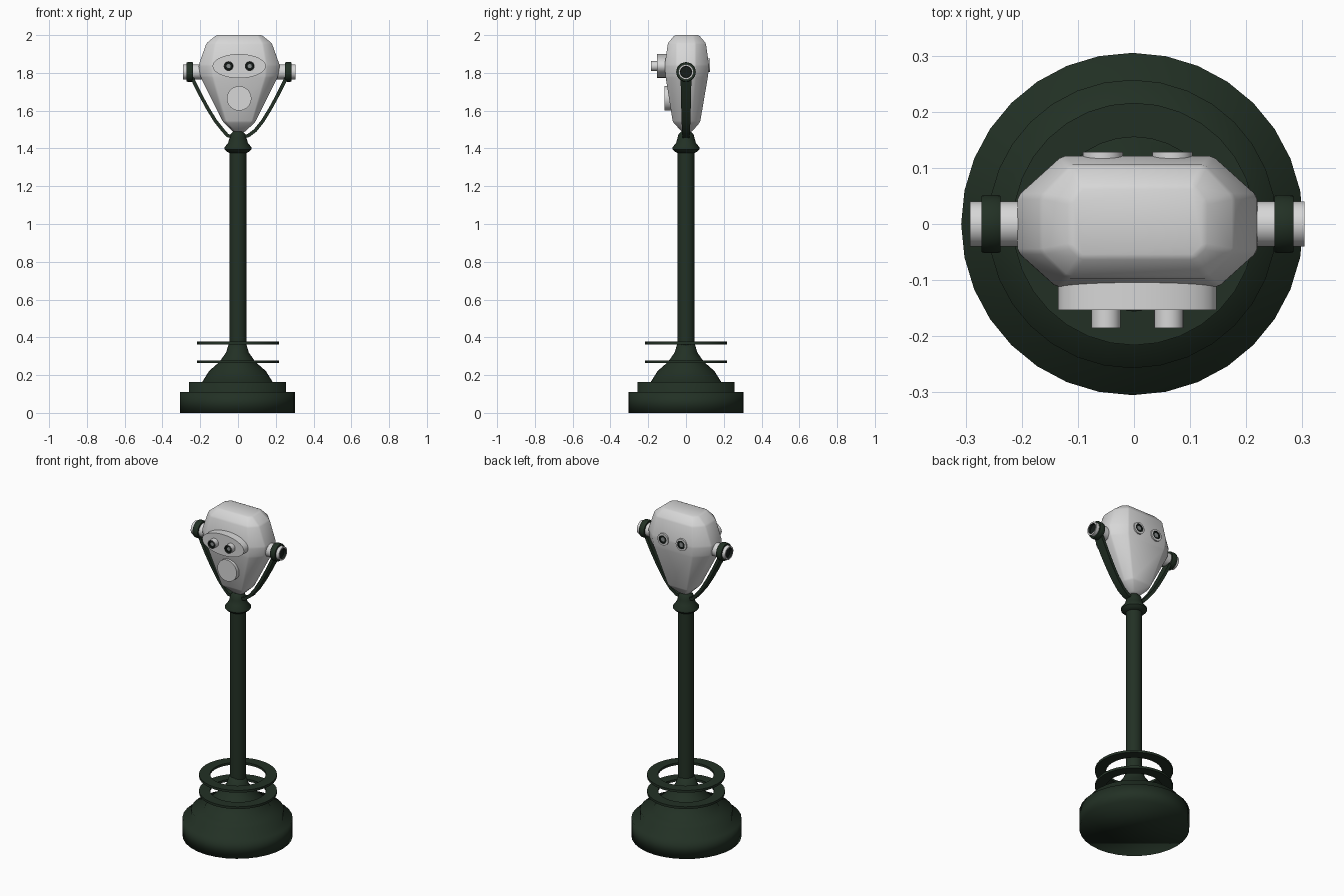
import bpy, bmesh, math
from mathutils import Matrix, Vector

if "Cube" in bpy.data.objects:
    bpy.data.objects.remove(bpy.data.objects["Cube"])


def material(name, rgb):
    m = bpy.data.materials.new(name)
    m.diffuse_color = (*rgb, 1)
    m.use_nodes = True
    m.node_tree.nodes["Principled BSDF"].inputs["Base Color"].default_value = m.diffuse_color
    return m


GREEN = material("dark green paint", (0.016, 0.030, 0.018))
GREY = material("light grey metal", (0.68, 0.68, 0.68))
BLACK = material("dark recess", (0.008, 0.012, 0.010))
LENS = material("lens grey", (0.25, 0.27, 0.27))


def finish(name, bm, mats, angle):
    bmesh.ops.remove_doubles(bm, verts=bm.verts, dist=1e-5)
    bmesh.ops.recalc_face_normals(bm, faces=bm.faces)
    me = bpy.data.meshes.new(name)
    bm.to_mesh(me)
    bm.free()
    for m in mats:
        me.materials.append(m)
    for p in me.polygons:
        p.use_smooth = True
    if angle < 180:
        me.set_sharp_from_angle(angle=math.radians(angle))
    ob = bpy.data.objects.new(name, me)
    bpy.context.collection.objects.link(ob)
    return ob


def loft(bm, rings, wrap=False):
    """Skin a list of equal-length vertex rings, capped unless wrapped."""
    rows = [[bm.verts.new(c) for c in r] for r in rings]
    n = len(rows[0])
    out = []
    for i in range(len(rows) if wrap else len(rows) - 1):
        a, b = rows[i], rows[(i + 1) % len(rows)]
        out.append([bm.faces.new((a[j], a[(j + 1) % n], b[(j + 1) % n], b[j])) for j in range(n)])
    if not wrap:
        bm.faces.new(rows[0][::-1])
        bm.faces.new(rows[-1])
    return out


def lathe(name, prof, mats, loc=(0, 0, 0), rot=None, scale=(1, 1, 1), seg=32,
          angle=40, bands=(), wrap=False):
    """Spin (radius, height) points; bands gives a material index per segment."""
    bm = bmesh.new()
    rings = [[Vector((r * math.cos(2 * math.pi * k / seg), r * math.sin(2 * math.pi * k / seg), h))
              for k in range(seg)] for r, h in prof]
    rows = loft(bm, rings, wrap)
    for row, idx in zip(rows, bands):
        for f in row:
            f.material_index = idx
    if bands:
        bm.faces.ensure_lookup_table()
        bm.faces[-1].material_index = bands[-1]
    m = Matrix.Translation(loc) @ (rot or Matrix()) @ Matrix.Diagonal((*scale, 1))
    bmesh.ops.transform(bm, matrix=m, verts=bm.verts)
    return finish(name, bm, mats, angle)


FRONT = Matrix.Rotation(math.pi / 2, 4, 'X')
BACK = Matrix.Rotation(-math.pi / 2, 4, 'X')
CX = 0.006   # the head sits a hair right of centre

# Stepped base and flared foot
lathe("base", [(0.305, 0), (0.305, 0.11), (0.257, 0.11), (0.257, 0.163), (0.187, 0.163),
               (0.15, 0.222), (0.095, 0.27), (0.06, 0.32), (0.045, 0.37)],
      [GREEN], (-0.003, 0, 0), angle=180)

# Two flat rings around the foot
for tag, z in (("lower", 0.27), ("upper", 0.37)):
    lathe(tag + "_ring", [(0.155, z - .007), (0.216, z - .007), (0.216, z + .007), (0.155, z + .007)],
          [GREEN], wrap=True)

# Pole and collar
lathe("pole", [(0.045, 0.36), (0.045, 1.39)], [GREEN], seg=24)
lathe("collar", [(0.045, 1.375), (0.062, 1.385), (0.072, 1.395), (0.072, 1.405), (0.052, 1.43),
                 (0.045, 1.455), (0.04, 1.475), (0.025, 1.49)], [GREEN], seg=24)

# Head: eight-sided sections
# z, half width, side half depth, front y, front half width, back y, back half width
SECTIONS = [(1.487, 0.03, 0.015, -0.02, 0.02, 0.03, 0.02),
            (1.54, 0.085, 0.025, -0.07, 0.07, 0.075, 0.065),
            (1.78, 0.205, 0.05, -0.108, 0.14, 0.116, 0.13),
            (1.84, 0.215, 0.05, -0.113, 0.145, 0.122, 0.135),
            (1.957, 0.173, 0.05, -0.096, 0.125, 0.105, 0.12),
            (2.0, 0.12, 0.04, -0.06, 0.10, 0.068, 0.10)]
bm = bmesh.new()
loft(bm, [[(CX + x, y, z) for x, y in ((fw, f), (w, -s), (w, s), (bw, b),
                                       (-bw, b), (-w, s), (-w, -s), (-fw, f))]
          for z, w, s, f, fw, b, bw in SECTIONS])
bmesh.ops.recalc_face_normals(bm, faces=bm.faces)
bmesh.ops.bevel(bm, geom=bm.edges[:], offset=0.006, segments=1, affect='EDGES')
finish("head", bm, [GREY], 50)

# Oval eyepiece plate and round coin plate
lathe("eyepiece_plate", [(1, 0), (1, 0.063)], [GREY], (CX, -0.09, 1.836), FRONT, (0.141, 0.064, 1))
lathe("coin_plate", [(0.065, 0), (0.065, 0.045)], [GREY], (CX, -0.07, 1.665), FRONT)

# Eyepieces in front, lenses behind
for tag, sx in (("left", -1), ("right", 1)):
    x = CX + sx * 0.056
    lathe(tag + "_eyepiece", [(0.026, 0), (0.026, 0.045), (0.023, 0.045), (0.021, 0.036),
                              (0.011, 0.036), (0.011, 0.038), (0.001, 0.038)],
          [GREY, BLACK, LENS], (x, -0.14, 1.836), FRONT, seg=24, bands=(0, 0, 1, 1, 2, 2))
    x = CX + sx * 0.062
    lathe(tag + "_back_lens", [(0.036, 0), (0.036, 0.028), (0.025, 0.028), (0.024, 0.024),
                               (0.013, 0.024), (0.013, 0.026), (0.001, 0.026)],
          [GREY, BLACK, LENS], (x, 0.1, 1.84), BACK, seg=24, bands=(0, 0, 1, 1, 2, 2))

# Side pivots and fork arms, once per side
ARM = [(0.255, 1.79, 0.028), (0.238, 1.75, 0.028), (0.203, 1.68, 0.027), (0.165, 1.61, 0.025),
       (0.125, 1.545, 0.023), (0.085, 1.495, 0.021), (0.055, 1.468, 0.019), (0.03, 1.463, 0.018)]
for tag, s in (("left", -1), ("right", 1)):
    side = Matrix.Rotation(s * math.pi / 2, 4, 'Y')
    at = (CX, 0, 1.805)
    lathe(tag + "_pivot", [(0.04, 0.18), (0.04, 0.298), (0.031, 0.298), (0.029, 0.285), (0.001, 0.285)],
          [GREY, BLACK], at, side, seg=24, bands=(0, 0, 1, 1))
    lathe(tag + "_pivot_band", [(0.05, 0.244), (0.052, 0.25), (0.052, 0.272), (0.05, 0.278)],
          [GREEN], at, side, seg=24)
    bm = bmesh.new()
    rings = []
    for i, (x, z, hw) in enumerate(ARM):
        a, b = ARM[max(i - 1, 0)], ARM[min(i + 1, len(ARM) - 1)]
        t = Vector((b[0] - a[0], b[1] - a[1])).normalized()
        n = Vector((-t.y, t.x)) * 0.009
        rings.append([(s * (x + k * n.x) + CX * (i < 6), y, z + k * n.y)
                      for k, y in ((1, -hw), (1, hw), (-1, hw), (-1, -hw))])
    loft(bm, rings)
    finish(tag + "_fork_arm", bm, [GREEN], 40)
